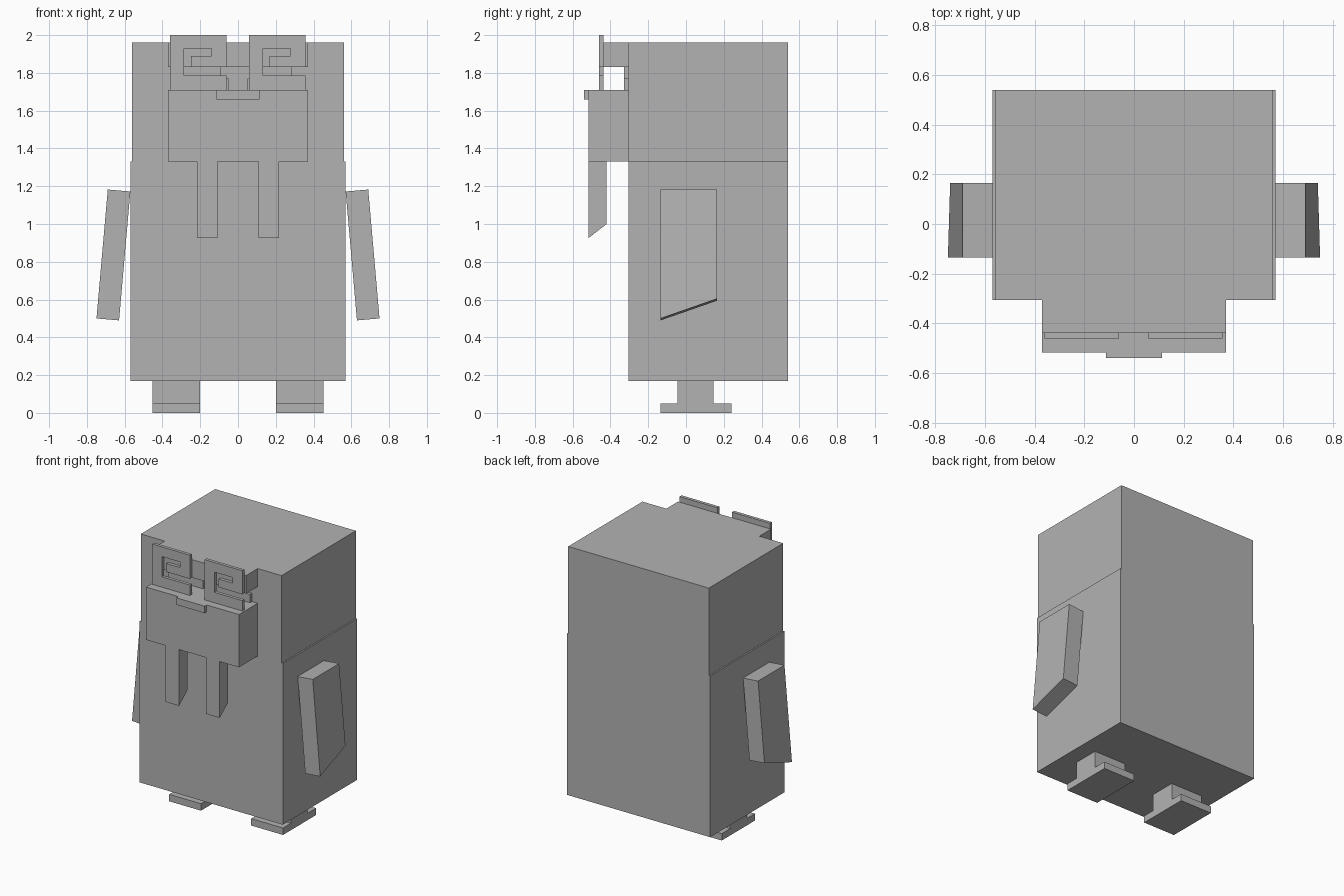
import bpy
import bmesh
from math import radians
from mathutils import Matrix, Vector

cube = bpy.data.objects.get("Cube")
if cube:
    bpy.data.objects.remove(cube, do_unlink=True)

grey = bpy.data.materials.new("plain_grey")
grey.use_nodes = True
colour = (0.45, 0.45, 0.45, 1)
grey.diffuse_color = colour
grey.node_tree.nodes["Principled BSDF"].inputs["Base Color"].default_value = colour


def prism(name, points, depth, matrix=Matrix()):
    """Extrude a flat outline along the vector depth."""
    bm = bmesh.new()
    face = bm.faces.new([bm.verts.new(p) for p in points])
    result = bmesh.ops.extrude_face_region(bm, geom=[face])
    verts = [g for g in result["geom"] if isinstance(g, bmesh.types.BMVert)]
    bmesh.ops.translate(bm, vec=Vector(depth), verts=verts)
    bm.transform(matrix)
    bmesh.ops.recalc_face_normals(bm, faces=bm.faces)
    mesh = bpy.data.meshes.new(name)
    bm.to_mesh(mesh)
    bm.free()
    mesh.materials.append(grey)
    obj = bpy.data.objects.new(name, mesh)
    bpy.context.collection.objects.link(obj)
    return obj


def box(name, x, y, z):
    outline = [(x[0], y[0], z[0]), (x[1], y[0], z[0]),
               (x[1], y[1], z[0]), (x[0], y[1], z[0])]
    return prism(name, outline, (0, 0, z[1] - z[0]))


def side_prism(name, profile, x, matrix=Matrix()):
    """Extrude a (y, z) profile across the x range."""
    return prism(name, [(x[0], y, z) for y, z in profile], (x[1] - x[0], 0, 0), matrix)


def front_prism(name, profile, y, offset=0):
    """Extrude an (x, z) profile across the y range."""
    return prism(name, [(x + offset, y[0], z) for x, z in profile], (0, y[1] - y[0], 0))


# Body and head
box("body", (-0.57, 0.57), (-0.305, 0.54), (0.17, 1.33))
box("head", (-0.56, 0.56), (-0.305, 0.54), (1.33, 1.96))

# Face
box("brow", (-0.37, 0.37), (-0.437, -0.305), (1.83, 1.96))
box("muzzle", (-0.37, 0.37), (-0.517, -0.305), (1.33, 1.71))
box("nose", (-0.113, 0.113), (-0.54, -0.517), (1.66, 1.71))

# Spiral lenses share one outline and open towards the same side
spiral = [(0, 1.71), (0.3, 1.71), (0.3, 1.785), (0.076, 1.785),
          (0.076, 1.93), (0.222, 1.93), (0.222, 1.89), (0.111, 1.89),
          (0.111, 1.83), (0.3, 1.83), (0.3, 2.0), (0, 2.0)]
for side, offset in (("left", 0.057), ("right", -0.361)):
    front_prism(side + "_spiral_lens", spiral, (-0.46, -0.437), offset)

# Paired parts
tusk = [(-0.517, 1.33), (-0.42, 1.33), (-0.42, 1.0), (-0.517, 0.925)]
flipper = [(-0.135, 0), (0.165, 0), (0.165, -0.58), (-0.135, -0.685)]
foot = [(-0.135, 0), (0.24, 0), (0.24, 0.05), (0.145, 0.05), (0.145, 0.17),
        (-0.045, 0.17), (-0.045, 0.05), (-0.135, 0.05)]
eye = [(0.05, 1.71), (0.325, 1.71), (0.325, 1.77), (0.285, 1.77),
       (0.285, 1.83), (0.09, 1.83), (0.09, 1.77), (0.05, 1.77)]
hang = Matrix.Translation((0.57, 0, 1.172)) @ Matrix.Rotation(radians(-5), 4, "Y")

for side, sign in (("left", 1), ("right", -1)):
    mirror = Matrix.Diagonal((sign, 1, 1, 1))
    side_prism(side + "_tusk", tusk, (0.108, 0.216), mirror)
    side_prism(side + "_flipper", flipper, (0, 0.12), mirror @ hang)
    side_prism(side + "_foot", foot, (0.2, 0.453), mirror)
    front_prism(side + "_eye", [(sign * x, z) for x, z in eye], (-0.327, -0.305))
